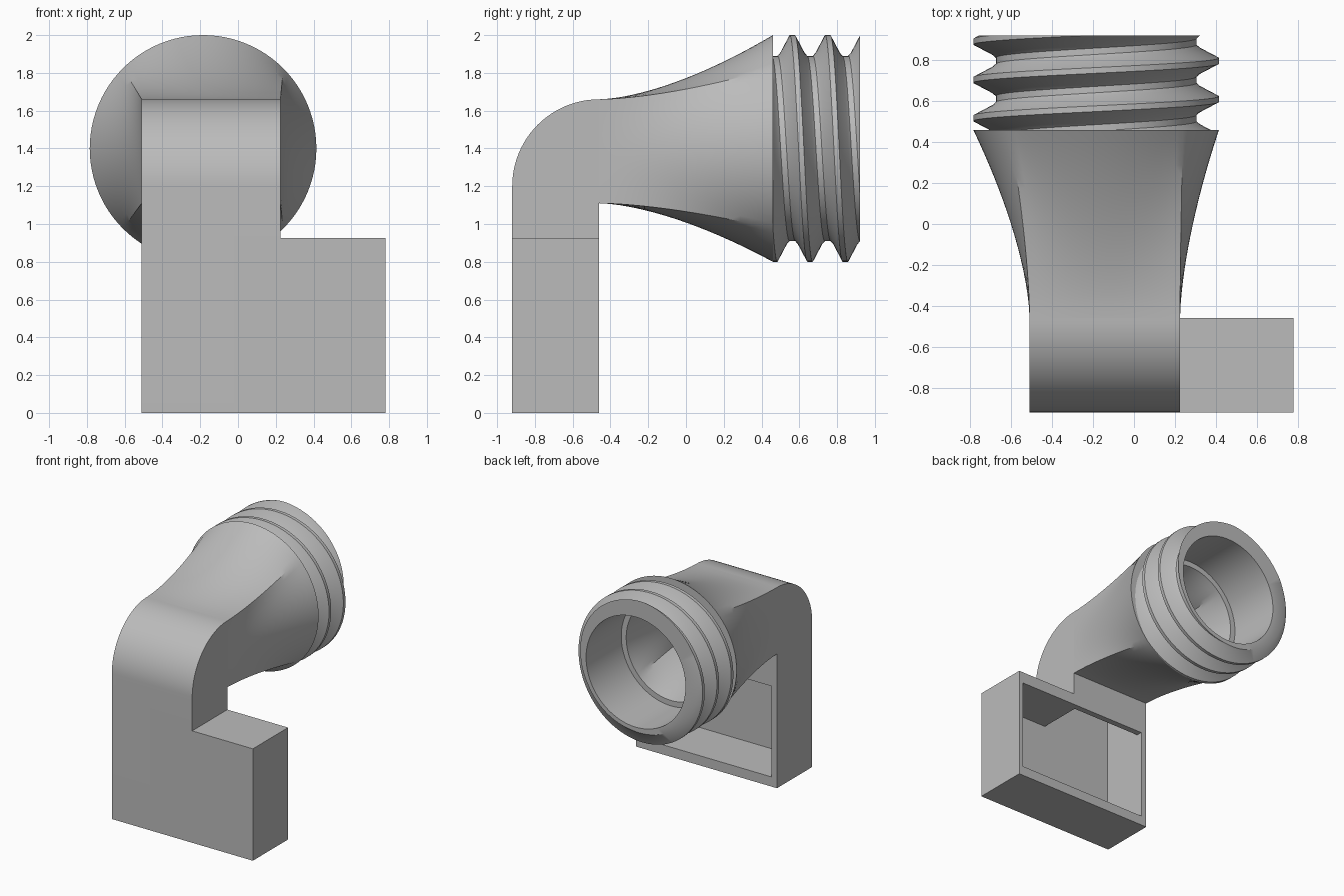
import bpy, bmesh, math

if "Cube" in bpy.data.objects:
    bpy.data.objects.remove(bpy.data.objects["Cube"])

grey = bpy.data.materials.new("plain_grey")
grey.diffuse_color = (0.5, 0.5, 0.5, 1)
grey.use_nodes = True
grey.node_tree.nodes["Principled BSDF"].inputs["Base Color"].default_value = grey.diffuse_color
N = 96                                  # segments around the round parts
CX, CZ, R = -0.185, 1.40, 0.60          # round end
RX, RZ, HW, HH = -0.1425, 1.385, 0.3675, 0.275   # rectangular duct mouth
WALL = 0.05
Y0, Y1, Y2 = -0.46, 0.46, 0.92


def finish(name, bm):
    bmesh.ops.remove_doubles(bm, verts=bm.verts, dist=1e-5)
    bmesh.ops.recalc_face_normals(bm, faces=bm.faces)
    me = bpy.data.meshes.new(name)
    bm.to_mesh(me)
    bm.free()
    me.materials.append(grey)
    ob = bpy.data.objects.new(name, me)
    bpy.context.collection.objects.link(ob)
    return ob


def select(ob):
    bpy.ops.object.select_all(action='DESELECT')
    ob.select_set(True)
    bpy.context.view_layer.objects.active = ob


def smooth(ob):
    select(ob)
    bpy.ops.object.shade_smooth_by_angle(angle=math.radians(30))


def extrude_x(name, profile, x0, x1):
    """Extrude a closed (y, z) outline from x0 to x1."""
    bm = bmesh.new()
    f = bm.faces.new([bm.verts.new((x0, y, z)) for y, z in profile])
    ext = bmesh.ops.extrude_face_region(bm, geom=[f])["geom"]
    bmesh.ops.translate(bm, vec=(x1 - x0, 0, 0),
                        verts=[v for v in ext if isinstance(v, bmesh.types.BMVert)])
    return finish(name, bm)


def rect(y0, y1, z0, z1):
    return [(y0, z0), (y1, z0), (y1, z1), (y0, z1)]


def arc(r):
    """Quarter bend from the front wall up to the top."""
    return [(Y0 - r * math.cos(a), 1.2 + r * math.sin(a))
            for a in [i * math.pi / 48 for i in range(25)]]


def boolean(ob, other, op):
    m = ob.modifiers.new(op, 'BOOLEAN')
    m.operation, m.object, m.solver = op, other, 'EXACT'
    select(ob)
    bpy.ops.object.modifier_apply(modifier=m.name)
    bpy.data.objects.remove(other)


def skin(bm, columns):
    """Join closed set of point columns into quads."""
    cols = [[bm.verts.new(p) for p in c] for c in columns]
    for a, b in zip(cols, cols[1:] + cols[:1]):
        for i in range(len(a) - 1):
            bm.faces.new((a[i], a[i + 1], b[i + 1], b[i]))


# Hollow elbow duct with the wider base box, open at the back
XL, XR, XB = RX - HW, RX + HW, 0.78
duct = extrude_x("elbow_duct", [(Y0, 0), (-0.92, 0)] + arc(0.46) + [(Y0, 1.11)], XL, XR)
boolean(duct, extrude_x("base_box", rect(-0.92, Y0, 0, 0.925), 0.0, XB), 'UNION')
boolean(duct, extrude_x("opening", rect(-0.87, -0.40, 0.08, 0.83),
                        XL + WALL, XB - 0.04), 'DIFFERENCE')
cavity = [(-0.51, 0.5), (-0.87, 0.5)] + arc(0.41) + [(-0.44, 1.61), (-0.44, 1.16), (-0.51, 1.16)]
boolean(duct, extrude_x("cavity", cavity, XL + WALL, XR - WALL), 'DIFFERENCE')
smooth(duct)


# Flared adapter from rectangle to circle, with inner skin
def flare_point(th, t, inset, radius):
    c, s = math.cos(th), math.sin(th)
    m = max(abs(c), abs(s))
    b = t ** 1.6
    x = (RX + (HW - inset) * c / m) * (1 - b) + (CX + radius * c) * b
    z = (RZ + (HH - inset) * s / m) * (1 - b) + (CZ + radius * s) * b
    return x, Y0 + (Y1 - Y0) * t, z


bm = bmesh.new()
steps = [i / 16 for i in range(17)]
skin(bm, [[flare_point(th, t, 0, R) for t in steps] +
          [flare_point(th, t, WALL, 0.41) for t in reversed(steps)]
          for th in [2 * math.pi * j / N for j in range(N)]])
smooth(finish("flared_adapter", bm))

# Threaded collar: helical profile clipped by two end planes, with a bore
PITCH = 0.187
THREAD = [(-0.014, R), (0.014, R), (0.062, 0.508), (0.078, 0.49),
          (0.109, 0.49), (0.125, 0.508), (PITCH - 0.014, R)]


def thread_radius(u):
    u = (u + 0.014) % PITCH - 0.014
    for (a, ra), (b, rb) in zip(THREAD, THREAD[1:]):
        if u <= b:
            return ra + (rb - ra) * max(0, u - a) / (b - a)
    return R


columns = []
for j in range(N + 1):
    th = 2 * math.pi * j / N
    start = 0.61 - PITCH * j / N
    rows = []
    for k in range(-4, 6):
        for u, r in THREAD[:-1]:
            y = start + k * PITCH + u
            yc = min(max(y, Y1), Y2)
            rows.append((yc, r if y == yc else thread_radius(yc - start)))
    rows += [(Y2, 0.455), (Y1, 0.455)]
    columns.append([(CX + r * math.cos(th), y, CZ + r * math.sin(th)) for y, r in rows])
bm = bmesh.new()
cols = [[bm.verts.new(p) for p in c] for c in columns]
for a, b in zip(cols, cols[1:]):
    for i in range(len(a) - 1):
        bm.faces.new((a[i], a[i + 1], b[i + 1], b[i]))
smooth(finish("threaded_collar", bm))
